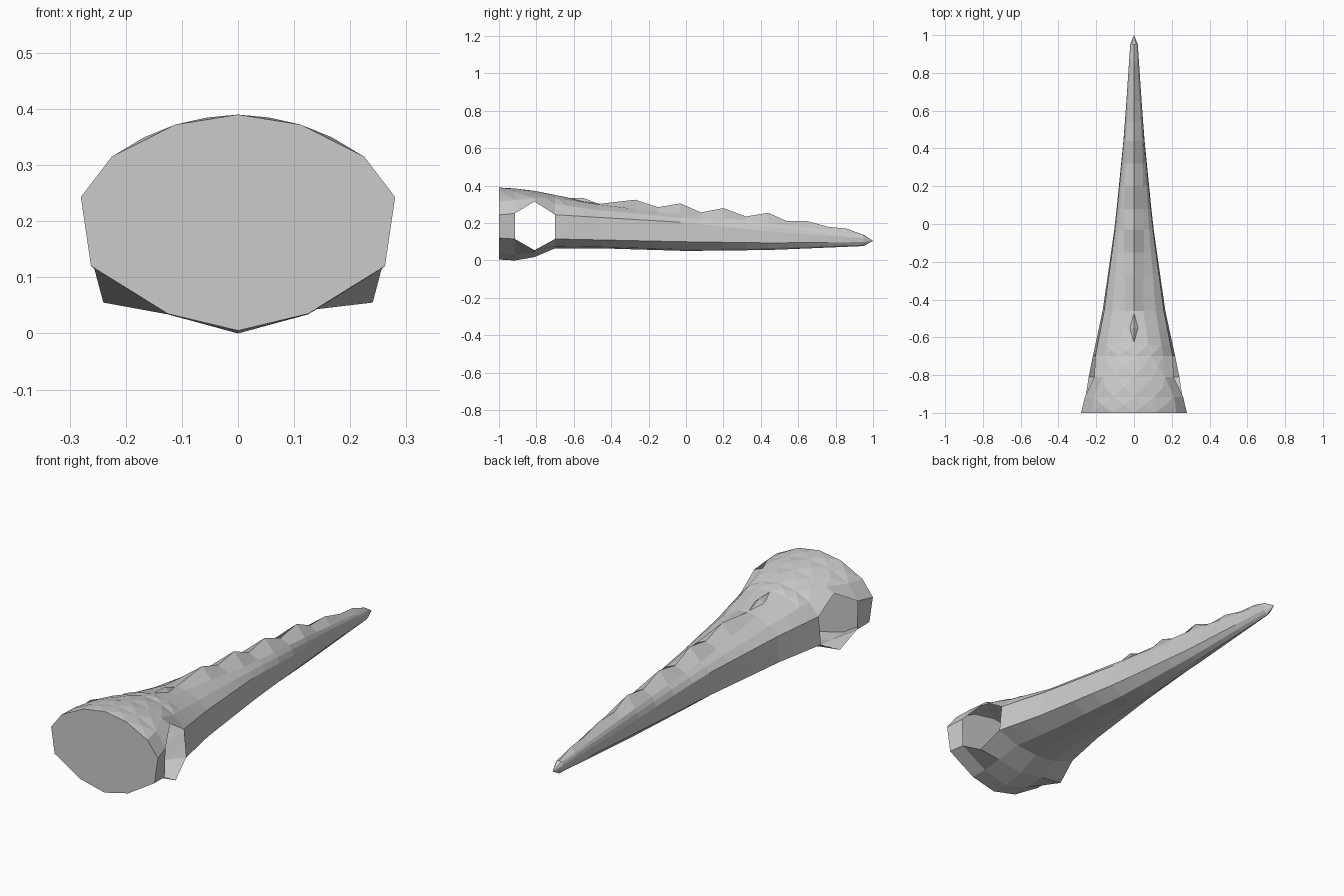
import bpy, bmesh

# Stations along the tail: y, then half profile x,z pairs
# (shoulder, flank, upper side, lower side, belly) and keel z
STATIONS = [
    (-1.00, .112, .372, .225, .315, .280, .243, .262, .120, .125, .035, .005),
    (-0.915, .108, .368, .212, .322, .260, .252, .256, .115, .125, .034, .000),
    (-0.81, .100, .355, .165, .333, .210, .315, .240, .055, .130, .042, .018),
    (-0.70, .085, .335, .155, .302, .205, .245, .218, .115, .110, .075, .065),
    (-0.46, .050, .298, .115, .268, .158, .230, .166, .110, .080, .072, .065),
    (0.00, .054, .243, .078, .226, .096, .203, .100, .100, .050, .060, .051),
    (0.45, .042, .200, .050, .180, .054, .155, .055, .094, .030, .066, .056),
    (0.95, .012, .135, .017, .128, .020, .118, .018, .098, .010, .085, .077),
]
# Top line: ring positions and heights, rising and falling with the spine scutes
CREST = [(-1, .390), (-.915, .385), (-.81, .372), (-.70, .350), (-.64, .338),
         (-.55, .316), (-.46, .303), (-.27, .325), (-.15, .285), (-.03, .305),
         (.08, .257), (.20, .280), (.32, .235), (.44, .255), (.54, .210),
         (.65, .210), (.76, .180), (.86, .170), (.95, .137)]


def profile(y):
    for a, b in zip(STATIONS, STATIONS[1:]):
        if y <= b[0]:
            t = (y - a[0]) / (b[0] - a[0])
            return [p + (q - p) * t for p, q in zip(a[1:], b[1:])]


def add_object(name, bm):
    bmesh.ops.recalc_face_normals(bm, faces=bm.faces)
    mesh = bpy.data.meshes.new(name)
    bm.to_mesh(mesh)
    bm.free()
    obj = bpy.data.objects.new(name, mesh)
    bpy.context.collection.objects.link(obj)
    return obj


# Tail body lofted from twelve-sided rings
bm = bmesh.new()
rings = []
for y, top in CREST:
    p = profile(y)
    side = [(p[i], p[i + 1]) for i in range(0, 10, 2)]
    loop = [(0, top)] + side + [(0, p[10])] + [(-x, z) for x, z in reversed(side)]
    rings.append([bm.verts.new((x, y, z)) for x, z in loop])

hip_top = []
for r, (a, b) in enumerate(zip(rings, rings[1:])):
    for i in range(12):
        j = (i + 1) % 12
        # Leave the leg sockets open on both sides
        if r in (1, 2) and i in (3, 8):
            continue
        f = bm.faces.new((a[i], a[j], b[j], b[i]))
        if r < 4 and i in (0, 1, 10, 11):
            hip_top.append(f)

# Flat front cap and pointed tip
bm.faces.new(rings[0])
tip = bm.verts.new((0, 1, .105))
for i in range(12):
    bm.faces.new((rings[-1][i], rings[-1][(i + 1) % 12], tip))

# Small raised scales over the hips
bmesh.ops.recalc_face_normals(bm, faces=bm.faces)
bmesh.ops.poke(bm, faces=hip_top, offset=.006)
add_object("tail_body", bm)

# Narrow first scute on the spine
bm = bmesh.new()
base = [bm.verts.new(v) for v in
        ((0, -.645, .335), (.026, -.55, .310), (0, -.46, .300), (-.026, -.55, .310))]
peak = bm.verts.new((0, -.55, .334))
for i in range(4):
    bm.faces.new((base[i], base[(i + 1) % 4], peak))
add_object("first_spine_scute", bm)
